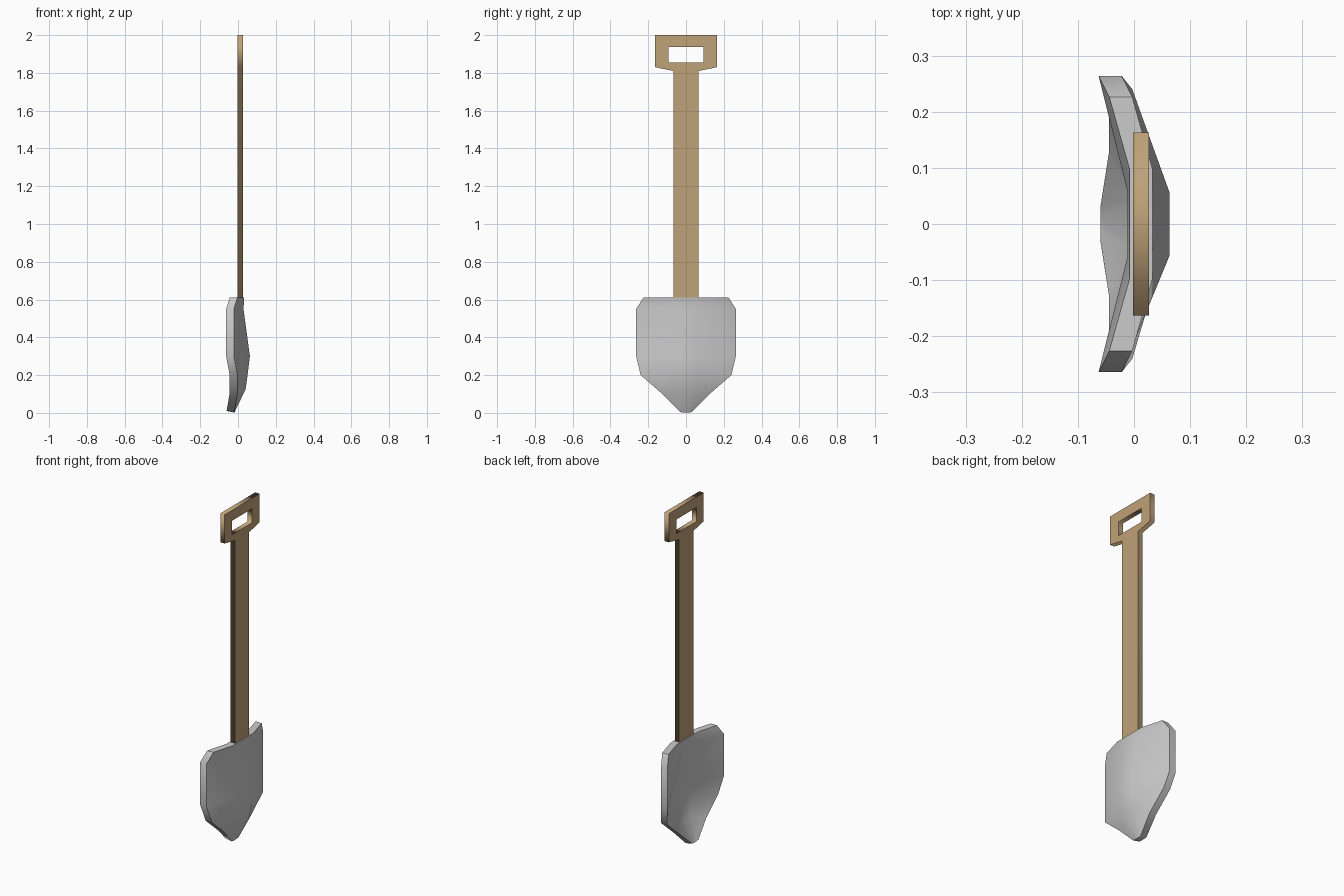
import bpy, bmesh, math

if "Cube" in bpy.data.objects:
    bpy.data.objects.remove(bpy.data.objects["Cube"])


# Handle: flat filled outline with a grip hole, extruded along x
def handle():
    half = [(0.066, 0.56), (0.066, 1.81), (0.163, 1.83), (0.163, 2.0)]
    outline = half + [(-y, z) for y, z in reversed(half)]
    hole = [(-0.093, 1.855), (0.093, 1.855), (0.093, 1.938), (-0.093, 1.938)]
    curve = bpy.data.curves.new("handle", "CURVE")
    curve.dimensions = "2D"
    curve.fill_mode = "BOTH"
    curve.extrude = 0.0145
    for points in (outline, hole):
        spline = curve.splines.new("POLY")
        spline.points.add(len(points) - 1)
        for p, (y, z) in zip(spline.points, points):
            p.co = (y, z, 0, 1)
        spline.use_cyclic_u = True
    obj = bpy.data.objects.new("handle", curve)
    bpy.context.collection.objects.link(obj)
    obj.rotation_euler = (math.pi / 2, 0, math.pi / 2)
    obj.location.x = 0.0125
    bpy.ops.object.select_all(action="DESELECT")
    obj.select_set(True)
    bpy.context.view_layer.objects.active = obj
    bpy.ops.object.convert(target="MESH")
    wood = bpy.data.materials.new("wood")
    wood.diffuse_color = (0.52, 0.36, 0.19, 1)
    wood.use_nodes = True
    wood.node_tree.nodes["Principled BSDF"].inputs["Base Color"].default_value = wood.diffuse_color
    obj.data.materials.clear()
    obj.data.materials.append(wood)


# Blade: dished plate; each row gives edge (y, x, z) and middle (y, x, z) of the back
def blade():
    rows = [
        ((0.226, -0.003, 0.61), (0.098, 0.033, 0.61)),
        ((0.264, -0.022, 0.55), (0.060, 0.029, 0.55)),
        ((0.264, -0.022, 0.30), (0.057, 0.063, 0.30)),
        ((0.240, -0.003, 0.20), (0.055, 0.052, 0.21)),
        ((0.125, -0.004, 0.10), (0.045, 0.040, 0.125)),
        ((0.030, -0.019, 0.004), (0.012, -0.019, 0.002)),
    ]
    thick = 0.041
    bm = bmesh.new()

    def layer(dx, tip_dz):
        grid = []
        for i, (e, m) in enumerate(rows):
            dz = tip_dz if i == len(rows) - 1 else 0
            pts = [(-e[0], e), (-m[0], m), (m[0], m), (e[0], e)]
            grid.append([bm.verts.new((p[1] + dx, y, p[2] + dz)) for y, p in pts])
        return grid

    def rim(g):
        return (g[0] + [r[-1] for r in g[1:]] + g[-1][-2::-1]
                + [r[0] for r in g[-2:0:-1]])

    back, inner = layer(0, 0), layer(-thick, 0.008)
    for g in (back, inner):
        for a, b in zip(g, g[1:]):
            for j in range(3):
                bm.faces.new((a[j], a[j + 1], b[j + 1], b[j]))
    ra, rb = rim(back), rim(inner)
    for i in range(len(ra)):
        k = (i + 1) % len(ra)
        bm.faces.new((ra[i], ra[k], rb[k], rb[i]))
    bmesh.ops.recalc_face_normals(bm, faces=bm.faces)
    mesh = bpy.data.meshes.new("blade")
    bm.to_mesh(mesh)
    bm.free()
    obj = bpy.data.objects.new("blade", mesh)
    bpy.context.collection.objects.link(obj)
    bpy.ops.object.select_all(action="DESELECT")
    obj.select_set(True)
    bpy.context.view_layer.objects.active = obj
    bpy.ops.object.shade_smooth_by_angle(angle=math.radians(40))


handle()
blade()
